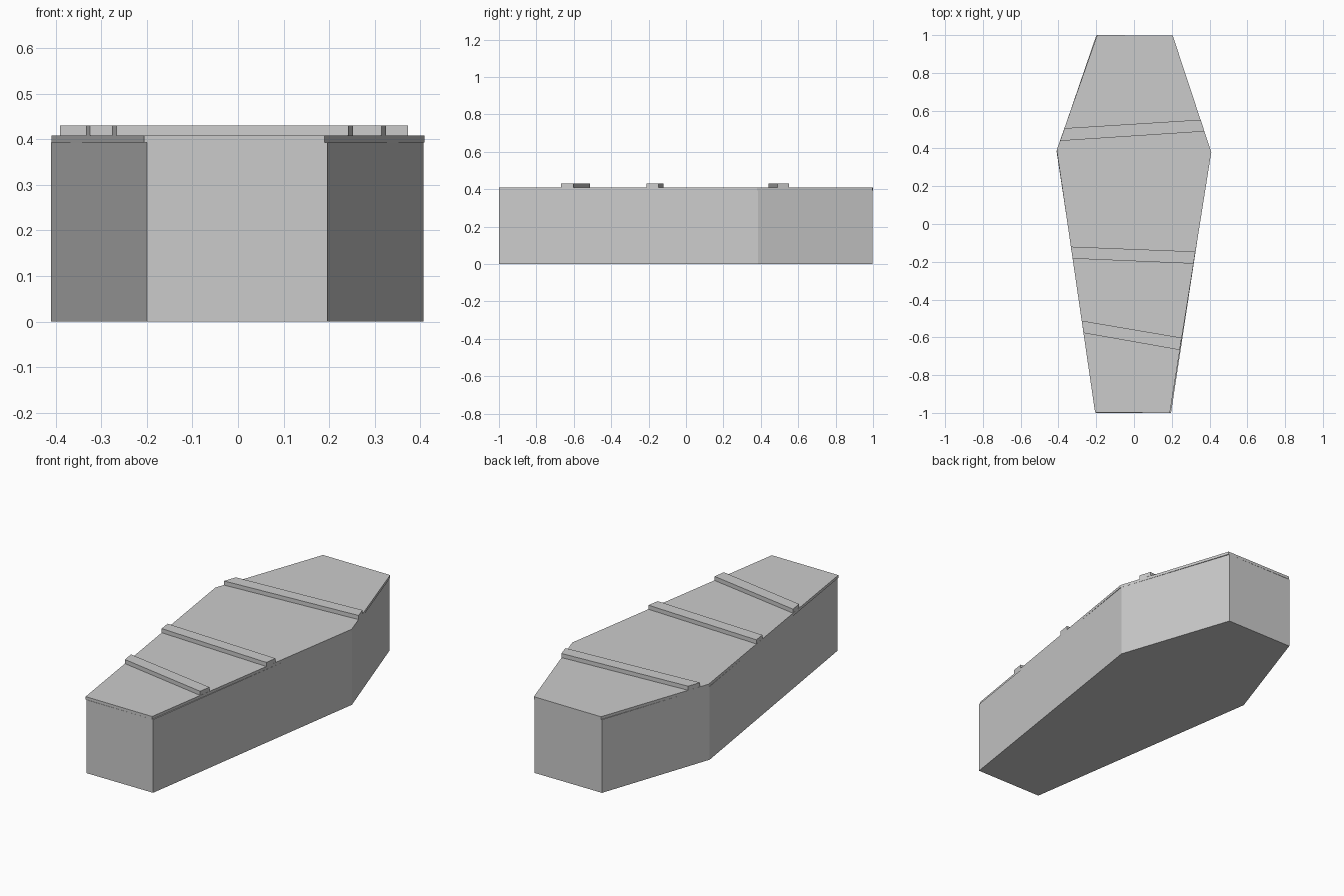
import bpy, bmesh

if "Cube" in bpy.data.objects:
    bpy.data.objects.remove(bpy.data.objects["Cube"])

grey = bpy.data.materials.new("plain grey")
grey.diffuse_color = (0.6, 0.6, 0.6, 1)
grey.use_nodes = True
grey.node_tree.nodes["Principled BSDF"].inputs["Base Color"].default_value = grey.diffuse_color


def prism(name, outline, z0, z1):
    """Extrude a flat outline between two heights."""
    bm = bmesh.new()
    face = bm.faces.new([bm.verts.new((x, y, z0)) for x, y in outline])
    top = bmesh.ops.extrude_face_region(bm, geom=[face])["geom"]
    for v in top:
        if isinstance(v, bmesh.types.BMVert):
            v.co.z = z1
    bmesh.ops.recalc_face_normals(bm, faces=bm.faces)
    mesh = bpy.data.meshes.new(name)
    bm.to_mesh(mesh)
    bm.free()
    mesh.materials.append(grey)
    obj = bpy.data.objects.new(name, mesh)
    bpy.context.collection.objects.link(obj)
    return obj


# Six-sided box, narrow at the foot and widest at the shoulders
prism("coffin_box", [(-0.2, -1), (0.196, -1), (0.407, 0.385), (0.2, 0.998),
                     (-0.2, 0.998), (-0.41, 0.385)], 0, 0.393)

# Thin lid, laid on slightly askew
prism("lid", [(-0.206, -0.998), (0.19, -1), (0.409, 0.38), (0.205, 0.998),
              (-0.195, 1), (-0.409, 0.392)], 0.393, 0.408)

# Crooked slats across the lid, ends trimmed to its edges
slats = {
    "shoulder_slat": [(-0.391, 0.44), (0.373, 0.49), (0.353, 0.552), (-0.368, 0.507)],
    "middle_slat": [(-0.325, -0.183), (0.315, -0.21), (0.325, -0.146), (-0.334, -0.12)],
    "foot_slat": [(-0.267, -0.577), (0.242, -0.667), (0.252, -0.602), (-0.277, -0.512)],
}
for name, outline in slats.items():
    prism(name, outline, 0.408, 0.43)
